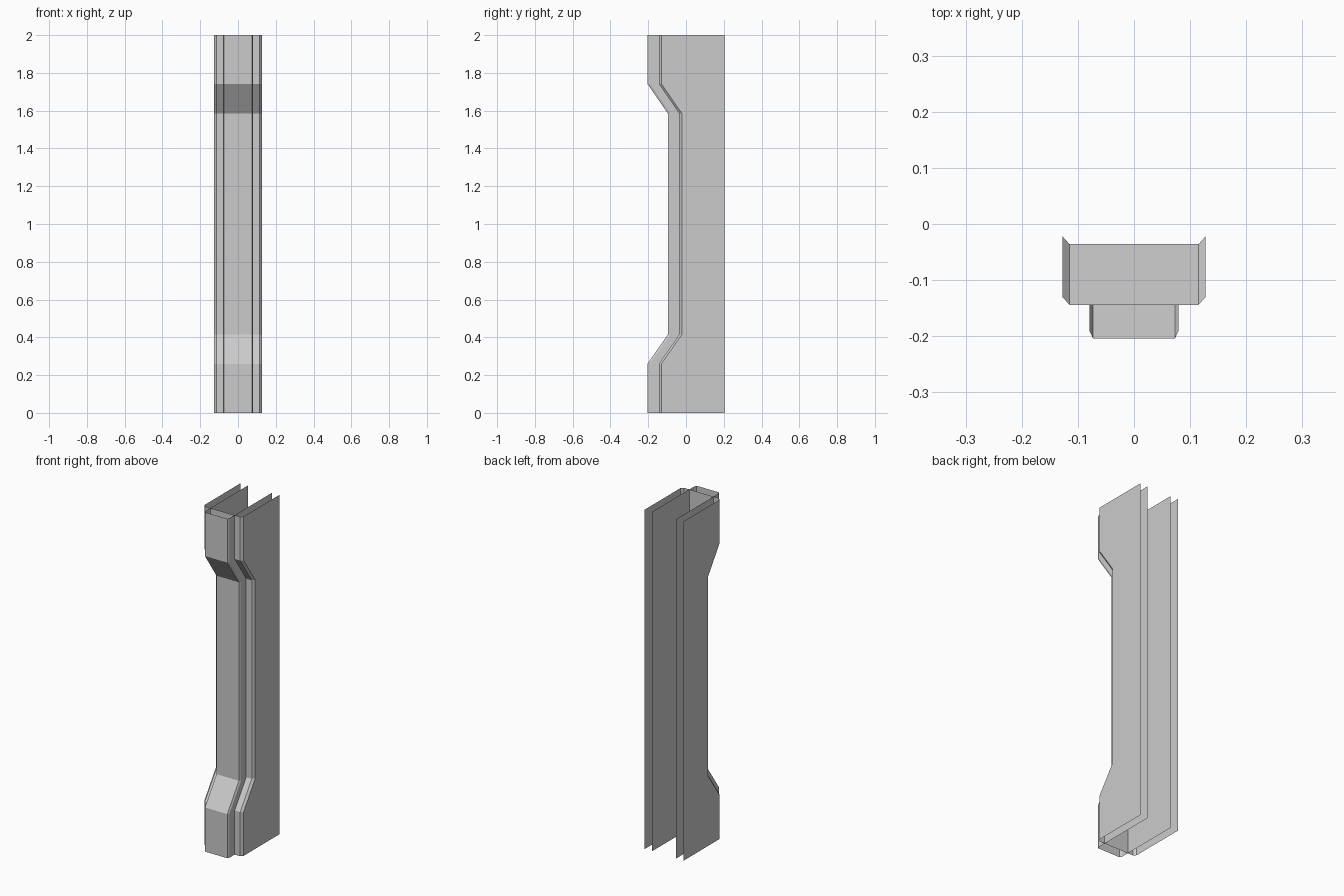
import bpy

if "Cube" in bpy.data.objects:
    bpy.data.objects.remove(bpy.data.objects["Cube"])

BACK = 0.204
STEP = 0.108
# height levels, and how far the front is pushed back at each
LEVELS = [(0, 0), (0.26, 0), (0.415, STEP), (1.585, STEP), (1.742, 0), (2, 0)]


def channel(name, face_x, side_x, front_y, chamfer_y):
    """Open-backed channel with chamfered front corners, lofted up the levels."""
    half = [(side_x, None), (side_x, chamfer_y), (face_x, front_y)]
    section = [(-x, y) for x, y in half] + half[::-1]
    n = len(section)
    verts, faces = [], []
    for z, push in LEVELS:
        for x, y in section:
            verts.append((x, BACK if y is None else y + push, z))
    for k in range(len(LEVELS) - 1):
        for i in range(n - 1):
            a = k * n + i
            faces.append((a, a + 1, a + n + 1, a + n))
    mesh = bpy.data.meshes.new(name)
    mesh.from_pydata(verts, [], faces)
    mesh.update()
    obj = bpy.data.objects.new(name, mesh)
    bpy.context.collection.objects.link(obj)
    return obj


# Wide outer casing
channel("outer_casing", 0.115, 0.1275, -0.144, -0.130)
# Narrow raised column running through the casing
channel("inner_column", 0.073, 0.079, -0.204, -0.191)
